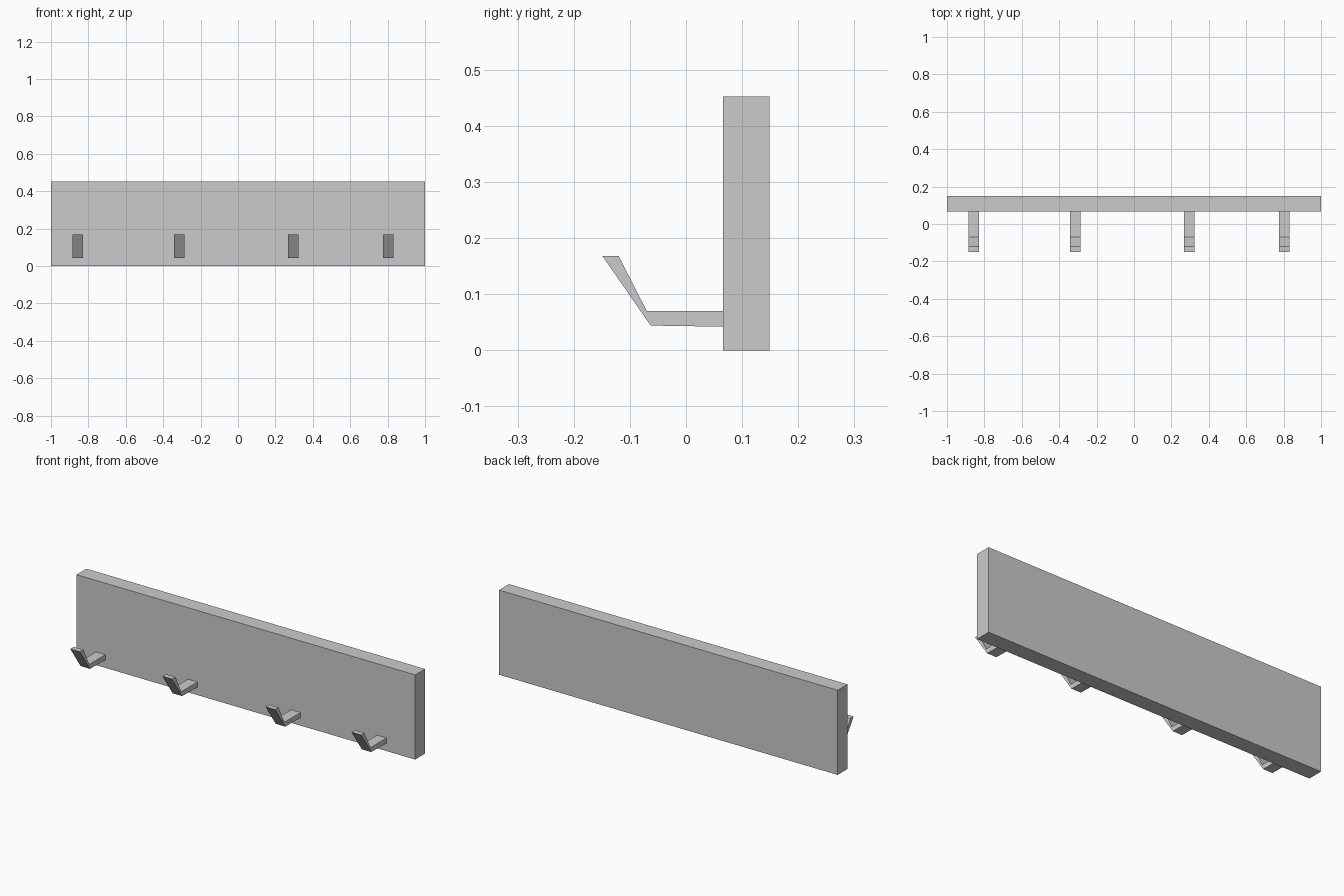
import bpy, bmesh

if "Cube" in bpy.data.objects:
    bpy.data.objects.remove(bpy.data.objects["Cube"])


def extrude_profile(name, profile, x_center, width):
    """Solid made from a (y, z) profile extruded along x."""
    bm = bmesh.new()
    x0 = -width / 2
    face = bm.faces.new([bm.verts.new((x0, y, z)) for y, z in profile])
    res = bmesh.ops.extrude_face_region(bm, geom=[face])
    moved = [g for g in res["geom"] if isinstance(g, bmesh.types.BMVert)]
    bmesh.ops.translate(bm, verts=moved, vec=(width, 0, 0))
    bmesh.ops.recalc_face_normals(bm, faces=bm.faces)
    mesh = bpy.data.meshes.new(name)
    bm.to_mesh(mesh)
    bm.free()
    obj = bpy.data.objects.new(name, mesh)
    obj.location.x = x_center
    bpy.context.collection.objects.link(obj)
    return obj


# Back board
BOARD_FRONT, BOARD_BACK, BOARD_TOP = 0.066, 0.149, 0.452
extrude_profile("back_board", [(BOARD_FRONT, 0), (BOARD_BACK, 0),
                               (BOARD_BACK, BOARD_TOP), (BOARD_FRONT, BOARD_TOP)], 0, 2.0)

# Bent hooks: flat arm with an upturned, slightly flared tip
HOOK = [(BOARD_FRONT, 0.042), (-0.063, 0.044), (-0.149, 0.168),
        (-0.12, 0.168), (-0.07, 0.07), (BOARD_FRONT, 0.07)]
for i, x in enumerate((-0.858, -0.314, 0.295, 0.803), 1):
    extrude_profile(f"hook_{i}", HOOK, x, 0.056)
